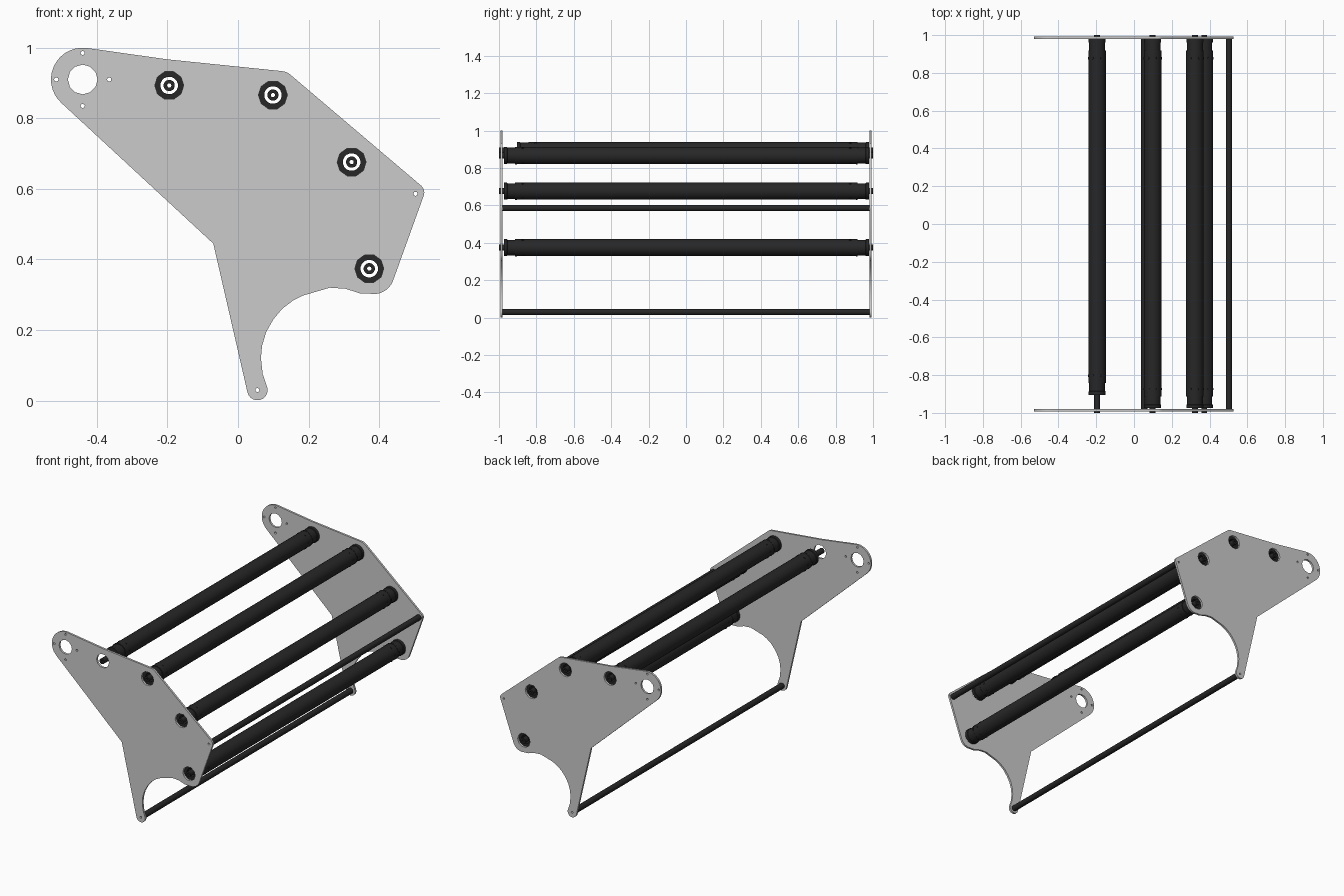
import bpy, bmesh, math
from mathutils import Matrix

if "Cube" in bpy.data.objects:
    bpy.data.objects.remove(bpy.data.objects["Cube"])

black = bpy.data.materials.new("black_metal")
black.diffuse_color = (0.02, 0.02, 0.02, 1)
black.use_nodes = True
black.node_tree.nodes["Principled BSDF"].inputs["Base Color"].default_value = black.diffuse_color


def arc(cx, cz, r, a0, a1, n):
    return [(cx + r * math.cos(math.radians(a0 + (a1 - a0) * i / n)),
             cz + r * math.sin(math.radians(a0 + (a1 - a0) * i / n))) for i in range(n + 1)]


def circle(cx, cz, r, n):
    return arc(cx, cz, r, 0, 360, n)[:-1]


def lathe(name, x, z, profile, sides):
    """Revolve a closed (radius, y) profile around a line along y."""
    bm = bmesh.new()
    rings = []
    for i in range(sides):
        a = 2 * math.pi * (i + 0.5) / sides
        rings.append([bm.verts.new((r * math.cos(a), y, r * math.sin(a))) for r, y in profile])
    n = len(profile)
    for i in range(sides):
        p, q = rings[i], rings[(i + 1) % sides]
        for j in range(n):
            k = (j + 1) % n
            bm.faces.new((p[j], p[k], q[k], q[j]))
    bmesh.ops.recalc_face_normals(bm, faces=bm.faces)
    return finish(name, bm, x, z)


def finish(name, bm, x, z):
    me = bpy.data.meshes.new(name)
    bm.to_mesh(me)
    bm.free()
    me.materials.append(black)
    ob = bpy.data.objects.new(name, me)
    ob.location = (x, 0, z)
    bpy.context.collection.objects.link(ob)
    bpy.ops.object.select_all(action='DESELECT')
    ob.select_set(True)
    bpy.context.view_layer.objects.active = ob
    bpy.ops.object.shade_smooth_by_angle(angle=math.radians(30))
    return ob


def pipe(name, x, z, y0, y1, r_out, r_in, sides):
    return lathe(name, x, z, [(r_out, y0), (r_out, y1), (r_in, y1), (r_in, y0)], sides)


# roller centres (x, z) and tube front end
rollers = [(-0.195, 0.893, -0.84), (0.099, 0.866, -0.91),
           (0.322, 0.676, -0.91), (0.372, 0.374, -0.91)]
rods = [(0.503, 0.586), (0.055, 0.03)]

# side plate outline and holes
outline = (arc(-0.44, 0.91, 0.09, 83, 229, 14)
           + [(-0.07, 0.445)]
           + arc(0.055, 0.03, 0.029, 190, 375, 10)
           + [(0.07, 0.075), (0.065, 0.12), (0.068, 0.155), (0.08, 0.195), (0.1, 0.23),
              (0.125, 0.26), (0.155, 0.283), (0.185, 0.298), (0.26, 0.32), (0.305, 0.317),
              (0.345, 0.304)]
           + arc(0.385, 0.36, 0.058, 260, 338, 7)
           + arc(0.503, 0.59, 0.025, -18, 48, 4)
           + arc(0.12, 0.89, 0.044, 50, 85, 4)
           + [(-0.2, 0.967)])
holes = [circle(-0.44, 0.91, 0.042, 12)]
holes += [circle(x, z, 0.006, 8) for x, z in circle(-0.44, 0.91, 0.075, 4)]
holes += [circle(x, z, 0.041, 10) for x, z, _ in rollers]
holes += [circle(x, z, 0.006, 8) for x, z in rods]

cu = bpy.data.curves.new("side_plate", 'CURVE')
cu.dimensions = '2D'
cu.fill_mode = 'BOTH'
cu.extrude = 0.006
for pts in [outline] + holes:
    sp = cu.splines.new('POLY')
    sp.points.add(len(pts) - 1)
    for p, (x, z) in zip(sp.points, pts):
        p.co = (x, z, 0, 1)
    sp.use_cyclic_u = True
tmp = bpy.data.objects.new("plate_curve", cu)
bpy.context.collection.objects.link(tmp)
dg = bpy.context.evaluated_depsgraph_get()
plate = bpy.data.meshes.new_from_object(tmp.evaluated_get(dg))
bpy.data.objects.remove(tmp)
plate.transform(Matrix.Rotation(math.pi / 2, 4, 'X'))
for name, y in (("front_side_plate", -0.986), ("back_side_plate", 0.986)):
    ob = bpy.data.objects.new(name, plate)
    ob.location.y = y
    bpy.context.collection.objects.link(ob)

# rollers: tube, end caps, hollow axle and set screws
for i, (x, z, y0) in enumerate(rollers, 1):
    y1 = 0.915
    pipe(f"roller_{i}_tube", x, z, y0, y1, 0.046, 0.040, 24)
    for side, ye, s in (("front", y0, -1), ("back", y1, 1)):
        prof = [(0.0475, -0.006), (0.0475, 0.003), (0.043, 0.003), (0.043, 0.045),
                (0.046, 0.047), (0.046, 0.064), (0.025, 0.064), (0.025, -0.006)]
        lathe(f"roller_{i}_{side}_cap", x, z, [(r, ye + s * t) for r, t in prof], 16)
        bm = bmesh.new()
        for k in range(6):
            rot = Matrix.Rotation(k * math.pi / 3, 4, 'Y')
            m = (Matrix.Translation((0, ye - s * 0.037, 0)) @ rot
                 @ Matrix.Translation((0.045, 0, 0)) @ Matrix.Rotation(math.pi / 2, 4, 'Y'))
            bmesh.ops.create_cone(bm, cap_ends=True, segments=8, radius1=0.006,
                                  radius2=0.006, depth=0.006, matrix=m)
        finish(f"roller_{i}_{side}_screws", bm, x, z)
    pipe(f"roller_{i}_axle", x, z, -1.0, 1.0, 0.016, 0.006, 16)

# tie rods between the plates
for name, (x, z) in zip(("upper_tie_rod", "lower_tie_rod"), rods):
    pipe(name, x, z, -0.98, 0.98, 0.017, 0.006, 16)
